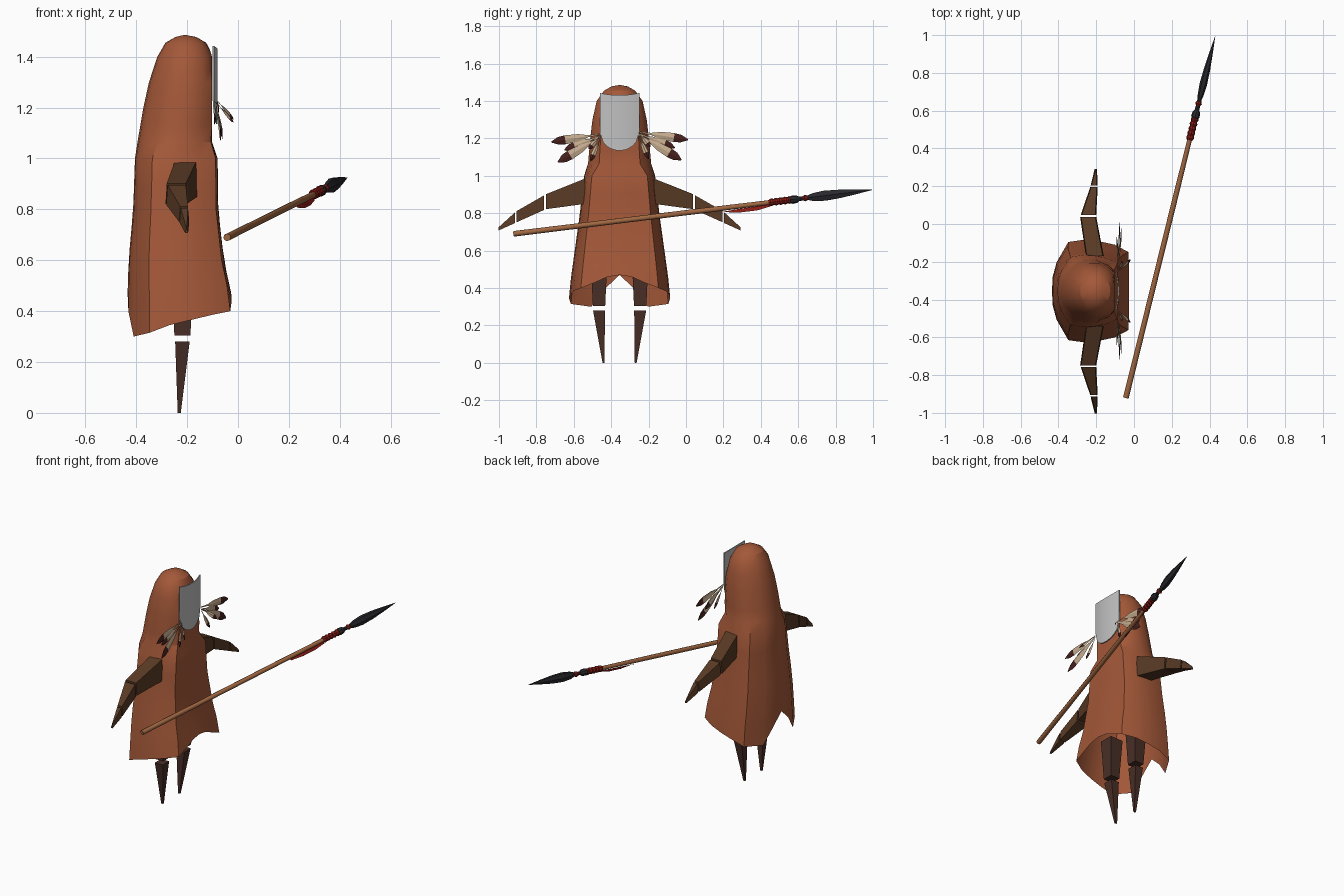
import bpy, math
from mathutils import Vector

if "Cube" in bpy.data.objects:
    bpy.data.objects.remove(bpy.data.objects["Cube"])

YC = -0.355  # mid plane of the figure, which looks along +x


def mat(name, rgb):
    m = bpy.data.materials.new(name)
    m.diffuse_color = (*rgb, 1)
    m.use_nodes = True
    m.node_tree.nodes["Principled BSDF"].inputs["Base Color"].default_value = m.diffuse_color
    return m


RUST = mat("rust cloth", (0.37, 0.098, 0.04))
BROWN = mat("dark brown arms", (0.098, 0.042, 0.018))
UMBER = mat("umber legs", (0.066, 0.028, 0.02))
GREY = mat("grey", (0.53, 0.53, 0.53))
WOOD = mat("wood", (0.36, 0.14, 0.055))
RED = mat("red binding", (0.25, 0.012, 0.008))
BLACK = mat("black stone", (0.022, 0.022, 0.027))
BEIGE = mat("beige feather", (0.56, 0.41, 0.27))
TIP = mat("maroon feather tip", (0.06, 0.014, 0.012))


def make(name, verts, faces, mats, smooth=None):
    me = bpy.data.meshes.new(name)
    me.from_pydata([tuple(v) for v in verts], [], faces)
    for m in mats:
        me.materials.append(m)
    me.update()
    ob = bpy.data.objects.new(name, me)
    bpy.context.collection.objects.link(ob)
    if smooth:
        bpy.ops.object.select_all(action='DESELECT')
        bpy.context.view_layer.objects.active = ob
        ob.select_set(True)
        bpy.ops.object.shade_smooth_by_angle(angle=math.radians(smooth))
    return ob


def loft(name, rings, material, smooth=None):
    """Skin a closed solid over rings with equal point counts."""
    n = len(rings[0])
    verts = [v for r in rings for v in r]
    faces = [(i * n + j, i * n + (j + 1) % n, (i + 1) * n + (j + 1) % n, (i + 1) * n + j)
             for i in range(len(rings) - 1) for j in range(n)]
    faces += [tuple(range(n))[::-1], tuple(range(len(verts) - n, len(verts)))]
    # turn the faces outward if the ring order runs the other way
    mid = sum((Vector(v) for v in rings[0]), Vector()) / n
    end = sum((Vector(v) for v in rings[-1]), Vector()) / n
    a, b = Vector(rings[0][0]) - mid, Vector(rings[0][1]) - mid
    if a.cross(b).dot(end - mid) < 0:
        faces = [f[::-1] for f in faces]
    return make(name, verts, faces, [material], smooth)


def lerp_rows(rows, z):
    for a, b in zip(rows, rows[1:]):
        if a[0] >= z >= b[0]:
            t = (a[0] - z) / (a[0] - b[0])
            return [p + (q - p) * t for p, q in zip(a[1:], b[1:])]
    return rows[-1][1:]


# --- Hooded cloak: z, back x, front x, half width
PROFILE = [(1.478, -.245, -.165, .045), (1.455, -.285, -.125, .085), (1.40, -.317, -.095, .125),
           (1.30, -.35, -.07, .148), (1.20, -.372, -.06, .16), (1.065, -.395, -.07, .172),
           (1.0, -.405, -.08, .19), (.8, -.412, -.078, .212), (.6, -.43, -.055, .24),
           (.44, -.435, -.02, .262), (.30, -.435, -.02, .275)]
# half section (along x, across y, hem height), from back to front
SECTION = [(-1, 0, .47), (-.98, .28, .40), (-.88, .55, .30), (-.58, .95, .315), (-.2, 1, .345),
           (.2, .98, .365), (.6, .92, .385), (.95, .78, .40), (.97, .5, .43), (.99, .25, .46), (1, 0, .47)]
columns = SECTION + [(u, -v, h) for u, v, h in SECTION[-2:0:-1]]
levels = [1.478, 1.455, 1.43, 1.40, 1.35, 1.30, 1.25, 1.20, 1.13, 1.065, 1.0]
skirt_steps = 6
verts = [(-.21, YC, 1.486)]
for i in range(len(levels) + skirt_steps):
    for u, v, hem in columns:
        if i < len(levels):
            z = levels[i]
        else:
            z = 1.0 + (hem - 1.0) * (i - len(levels) + 1) / skirt_steps
        xb, xf, hw = lerp_rows(PROFILE, z)
        w = min(1, max(0, (z - 1.0) / .065))  # round hood blends to boxy robe
        r = math.hypot(u, v)
        cu, cv = u + (u / r - u) * w, v + (v / r - v) * w
        x = (xb + xf) / 2 + cu * (xf - xb) / 2
        if z > 1.03:
            x = min(x, -.102)
        verts.append((x, YC + cv * hw, z))
n = len(columns)
faces = [(0, 1 + (j + 1) % n, 1 + j) for j in range(n)]
for i in range(len(levels) + skirt_steps - 1):
    for j in range(n):
        a, b = 1 + i * n + j, 1 + i * n + (j + 1) % n
        faces.append((a, b, b + n, a + n))
make("hooded_cloak", verts, faces, [RUST], 28)


# --- Arms and legs: tapered boxes, mirrored across the mid plane
def arm_ring(s, y, x0, x1, z0, z1):
    y = YC + s * (y - YC)
    return [(x0, y, z0), (x1, y, z0), (x1 - .005, y, z1), (x0 + .005, y, z1)]


def leg_ring(s, z, x0, x1, y0, y1):
    a, b = YC + s * (y0 - YC), YC + s * (y1 - YC)
    return [(x0, a, z), (x1, a, z), (x1, b, z), (x0, b, z)]


ARM = {"upper_arm": [(-.17, -.255, -.16, .85, .985), (.038, -.285, -.20, .822, .902)],
       "forearm": [(.048, -.282, -.20, .818, .896), (.195, -.232, -.192, .752, .812)],
       "hand": [(.203, -.23, -.192, .748, .806), (.292, -.208, -.196, .708, .725)]}
LEG = {"upper_leg": [(.56, -.265, -.175, -.29, -.20), (.305, -.25, -.187, -.278, -.212)],
       "lower_leg": [(.28, -.247, -.19, -.277, -.213), (0, -.237, -.225, -.274, -.264)]}
for side, s in (("left", 1), ("right", -1)):
    for part, rings in ARM.items():
        loft(f"{side}_{part}", [arm_ring(s, *r) for r in rings], BROWN)
    for part, rings in LEG.items():
        loft(f"{side}_{part}", [leg_ring(s, *r) for r in rings], UMBER)

# --- Face plate: a curved sheet with a rounded bottom
verts, faces, cols, rows = [], [], 12, 4
for back in (0, 1):
    for i in range(cols + 1):
        t = -1 + 2 * i / cols
        bottom = 1.135 + .10 * (1 - math.sqrt(max(0, 1 - t * t)))
        for k in range(rows + 1):
            z = bottom + (1.443 - .012 * (1 - t * t) - bottom) * k / rows
            verts.append((-.08 - .014 * t * t - .006 * back, YC + .106 * t, z))
R, half = rows + 1, (cols + 1) * (rows + 1)
for i in range(cols):
    for k in range(rows):
        a = i * R + k
        faces.append((a, a + R, a + R + 1, a + 1))
        faces.append(tuple(half + q for q in (a + 1, a + R + 1, a + R, a)))
rim = ([i * R for i in range(cols + 1)] + [cols * R + k for k in range(1, R)]
       + [i * R + rows for i in range(cols - 1, -1, -1)] + [k for k in range(rows - 1, 0, -1)])
for a, b in zip(rim, rim[1:] + rim[:1]):
    faces.append((b, a, a + half, b + half))
make("face_plate", verts, faces, [GREY], 30)


# --- Feathers: flat blades with dark notched tips
def feather(name, root, tip, width):
    root, tip = Vector(root), Vector(tip)
    d = tip - root
    across = d.cross(Vector((1, 0, 0))).normalized() * width
    lift = Vector((.006, 0, 0))
    verts, faces = [], []
    for t, w in ((0, .12), (.25, .22), (.45, .8), (.72, 1), (.86, .85), (1, .12)):
        p = root + d * t
        verts += [p - across * w, p + lift * min(1, w), p + across * w]
    for i in range(5):
        for k in (0, 1):
            a = i * 3 + k
            faces.append((a, a + 1, a + 4, a + 3))
    ob = make(name, verts, faces, [BEIGE, TIP])
    for p in ob.data.polygons:
        p.material_index = int(p.index >= 6)


FEATHERS = [((-.088, -.255, 1.235), (-.078, .01, 1.193), .024),
            ((-.086, -.255, 1.222), (-.068, -.025, 1.085), .026),
            ((-.084, -.252, 1.225), (-.094, -.06, 1.15), .022),
            ((-.080, -.25, 1.225), (-.018, -.19, 1.155), .014),
            ((-.086, -.252, 1.215), (-.062, -.20, 1.09), .014)]
for side, s in (("left", 1), ("right", -1)):
    for i, (r, t, w) in enumerate(FEATHERS):
        r, t = [(p[0], YC + s * (p[1] - YC), p[2] - (.0 if s > 0 else .012)) for p in (r, t)]
        feather(f"{side}_feather_{i + 1}", r, t, w)

# --- Spear: turned pieces along one slanted axis
BUTT, POINT = Vector((-.043, -.92, .69)), Vector((.43, .995, .925))
AXIS = (POINT - BUTT).normalized()
SIDE = AXIS.cross(Vector((0, 0, 1))).normalized()
UP = SIDE.cross(AXIS)


def at(y):
    return BUTT + (POINT - BUTT) * (y - BUTT.y) / (POINT.y - BUTT.y)


def turned(name, sections, material, sides=8, flat=1.0, smooth=None):
    loft(name, [[at(y) + SIDE * (r * flat * math.cos(2 * math.pi * k / sides))
                 + UP * (r * math.sin(2 * math.pi * k / sides)) for k in range(sides)]
                for y, r in sections], material, smooth)


turned("spear_shaft", [(-.92, .015), (-.4, .014), (.1, .014), (.58, .012)], WOOD, smooth=50)
for i in range(5):
    y = .445 + i * .024
    turned(f"red_wrap_{i + 1}", [(y, .016), (y + .012, .021), (y + .026, .016)], RED)
turned("black_collar", [(.555, .016), (.57, .023), (.592, .02), (.605, .012)], BLACK)
turned("head_neck", [(.59, .012), (.66, .011)], BLACK)
turned("red_ring", [(.625, .011), (.638, .018), (.652, .011)], RED)
turned("spear_head", [(.645, .011), (.68, .024), (.74, .031), (.82, .026), (.91, .014), (.995, .001)],
       BLACK, sides=6, flat=.65)

# Ribbon trailing under the shaft
verts = []
for y, top, low in ((.45, -.010, -.022), (.38, -.013, -.034), (.29, -.014, -.034), (.2, -.018, -.022)):
    verts += [at(y) + UP * top - SIDE * .006, at(y) + UP * low + SIDE * .006]
make("red_ribbon", verts, [(2 * i, 2 * i + 1, 2 * i + 3, 2 * i + 2) for i in range(3)], [RED])
